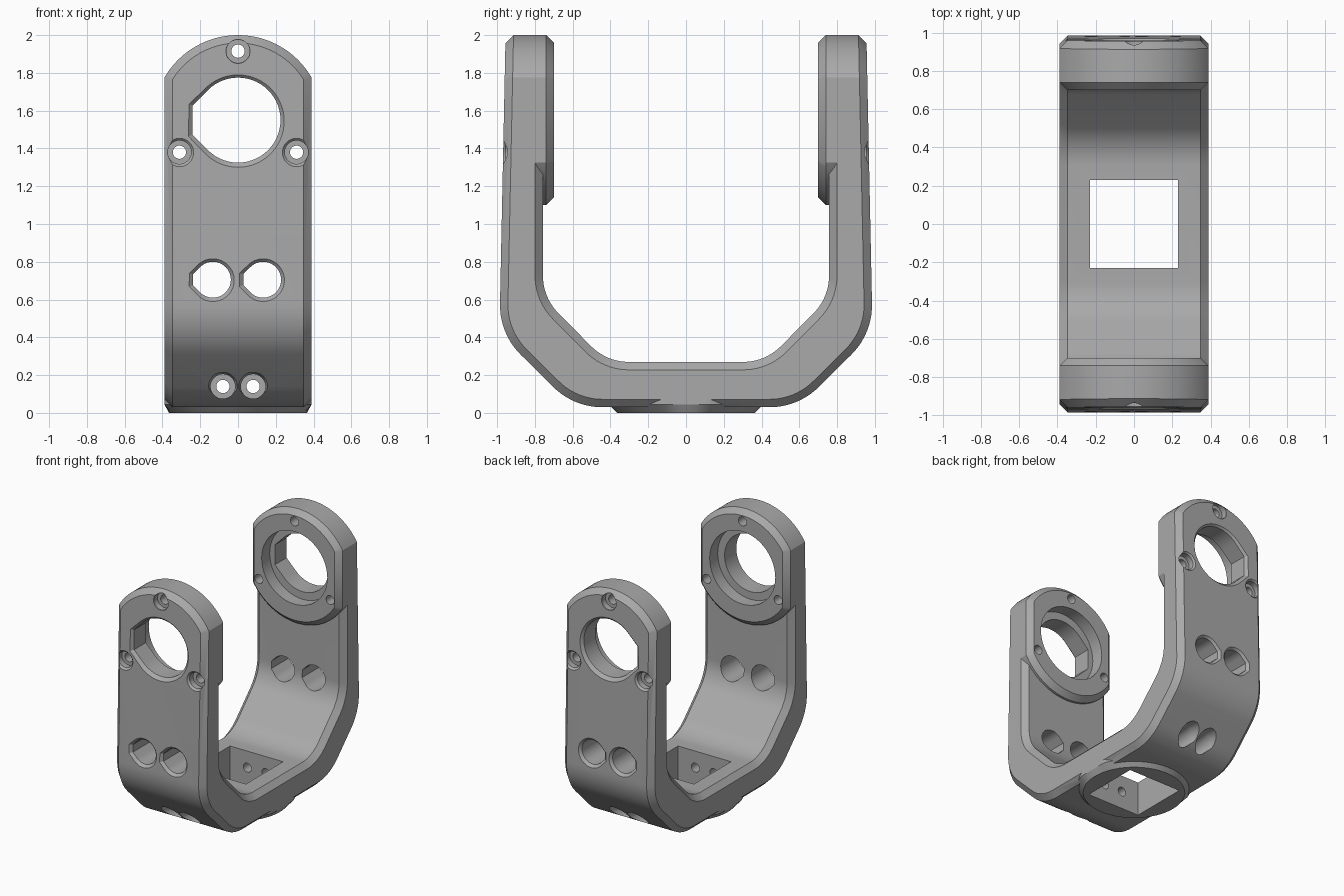
import bpy, bmesh
from math import sin, cos, tan, radians, pi, sqrt
from mathutils import Vector

if "Cube" in bpy.data.objects:
    bpy.data.objects.remove(bpy.data.objects["Cube"])

grey = bpy.data.materials.new("satin grey")
grey.use_nodes = True
grey.diffuse_color = (0.4, 0.4, 0.4, 1)
grey.node_tree.nodes["Principled BSDF"].inputs["Base Color"].default_value = (0.4, 0.4, 0.4, 1)

R = 0.45                      # radius of the arm heads
W = R * cos(radians(30))      # half width of the bracket
HEAD_Z = 1.55


def loft(name, rings):
    """Closed solid through rings of 3D points, all with the same count."""
    bm = bmesh.new()
    loops = [[bm.verts.new(p) for p in ring] for ring in rings]
    n = len(loops[0])
    for a, b in zip(loops, loops[1:]):
        for i in range(n):
            j = (i + 1) % n
            bm.faces.new((a[i], a[j], b[j], b[i]))
    bm.faces.new(loops[0])
    bm.faces.new(loops[-1])
    bmesh.ops.recalc_face_normals(bm, faces=bm.faces)
    mesh = bpy.data.meshes.new(name)
    bm.to_mesh(mesh)
    bm.free()
    mesh.materials.append(grey)
    obj = bpy.data.objects.new(name, mesh)
    bpy.context.collection.objects.link(obj)
    return obj


def apply(obj, mod):
    bpy.context.view_layer.objects.active = obj
    bpy.ops.object.modifier_apply(modifier=mod.name)


def combine(obj, other, operation):
    mod = obj.modifiers.new("combine", 'BOOLEAN')
    mod.operation, mod.solver, mod.object = operation, 'EXACT', other
    apply(obj, mod)
    bpy.data.objects.remove(other)


def chamfer(obj, width):
    mod = obj.modifiers.new("chamfer", 'BEVEL')
    mod.width, mod.segments = width, 1
    mod.limit_method, mod.angle_limit = 'ANGLE', radians(42)
    mod.use_clamp_overlap = False
    apply(obj, mod)


def arc(radius, start, end, steps, cx=0, cz=0):
    angles = [radians(start + (end - start) * i / steps) for i in range(steps + 1)]
    return [(cx + radius * cos(a), cz + radius * sin(a)) for a in angles]


def fillet(corner, before, after, radius, steps=10):
    """Arc points that round a profile corner."""
    c = Vector(corner)
    u, v = (Vector(before) - c).normalized(), (Vector(after) - c).normalized()
    half = u.angle(v) / 2
    centre = c + (u + v).normalized() * radius / sin(half)
    p, q = c + u * radius / tan(half), c + v * radius / tan(half)
    sweep = pi - 2 * half
    a, b = p - centre, q - centre
    return [centre + (a * sin(sweep * (1 - i / steps)) + b * sin(sweep * i / steps)) / sin(sweep)
            for i in range(steps + 1)]


def half_profile(pts, radius):
    """Tip, two filleted corners, mirrored to the other arm."""
    side = [Vector(pts[0])]
    side += fillet(pts[1], pts[0], pts[2], radius)
    side += fillet(pts[2], pts[1], pts[3], radius)
    return side + [Vector((-p.x, p.y)) for p in reversed(side)]


# U-shaped strap profile, trimmed by the round-topped front outline
outer = half_profile([(-0.951, 2.2), (-0.988, 0.42), (-0.595, 0.03), (0, 0.03)], 0.37)
inner = half_profile([(-0.76, 2.2), (-0.757, 0.61), (-0.42, 0.27), (0, 0.27)], 0.28)
profile = outer + inner[::-1]
bracket = loft("bracket", [[(x, p[0], p[1]) for p in profile] for x in (-0.6, 0.6)])
top_arc = arc(R, 30, 150, 32, cz=HEAD_Z)
front = top_arc + [(-W, -0.5), (W, -0.5)]
combine(bracket, loft("outline", [[(x, y, z) for x, z in front] for y in (-1.3, 1.3)]), 'INTERSECT')
chamfer(bracket, 0.042)

# Raised round pads inside both arm heads
pad_outline = top_arc + arc(R, 210, 330, 32, cz=HEAD_Z)
for s in (-1, 1):
    pad = loft("head_pad", [[(x, s * y, z) for x, z in pad_outline] for y in (0.9, 0.7)])
    chamfer(pad, 0.04)
    combine(bracket, pad, 'UNION')

# Low round foot under the base, flush with the sides
foot = []
for r, z in ((0.365, 0), (0.41, 0.045), (0.41, 0.12)):
    foot.append([(max(-W, min(W, r * cos(i * pi / 48))), r * sin(i * pi / 48), z) for i in range(96)])
combine(bracket, loft("foot", foot), 'UNION')

# Square opening through the base
square = [(-0.23, -0.23), (0.23, -0.23), (0.23, 0.23), (-0.23, 0.23)]
combine(bracket, loft("square_opening", [[(x, y, z) for x, y in square] for z in (-0.2, 0.6)]), 'DIFFERENCE')


def bore(x, z, steps, side, tip=None):
    """Stepped hole along y; tip gives it a blunt teardrop point towards -x."""
    if tip:
        h = sqrt(2) - tip
        shape = arc(1, -135, 135, 42) + [(-tip, h), (-tip, -h)]
    else:
        shape = arc(1, 0, 352.5, 47)
    rings = [[(x + r * u, side * y, z + r * v) for u, v in shape] for y, r in steps]
    combine(bracket, loft("bore", rings), 'DIFFERENCE')


pivot = [(1.06, 0.34), (0.945, 0.225), (0.8, 0.225)]
seat = [(0.83, 0.285), (0.8, 0.285), (0.6, 0.285)]
cable = [(1.06, 0.191), (0.964, 0.095), (0.6, 0.095)]
screw = [(1.05, 0.157), (0.955, 0.062), (0.91, 0.062), (0.91, 0.035), (0.6, 0.035)]
base_screw = [(1.1, 0.075), (0.69, 0.075), (0.66, 0.065), (0.5, 0.065), (0.5, 0.035), (0.1, 0.035)]

for s in (-1, 1):
    bore(0, HEAD_Z, pivot[:2] + [(0.6, 0.225)], s, 1.067)
    bore(0, HEAD_Z, seat[1:], s)
    for x, z in ((0, 1.915), (-0.31, 1.38), (0.31, 1.38)):
        bore(x, z, screw, s)
    for x in (-0.133, 0.133):
        bore(x, 0.705, cable, s, 1.105)
    for x in (-0.08, 0.08):
        bore(x, 0.14, base_screw, s)

# Smooth curves, crisp chamfers
bpy.ops.object.select_all(action='DESELECT')
bracket.select_set(True)
bpy.context.view_layer.objects.active = bracket
bpy.ops.object.shade_smooth_by_angle(angle=radians(25))
